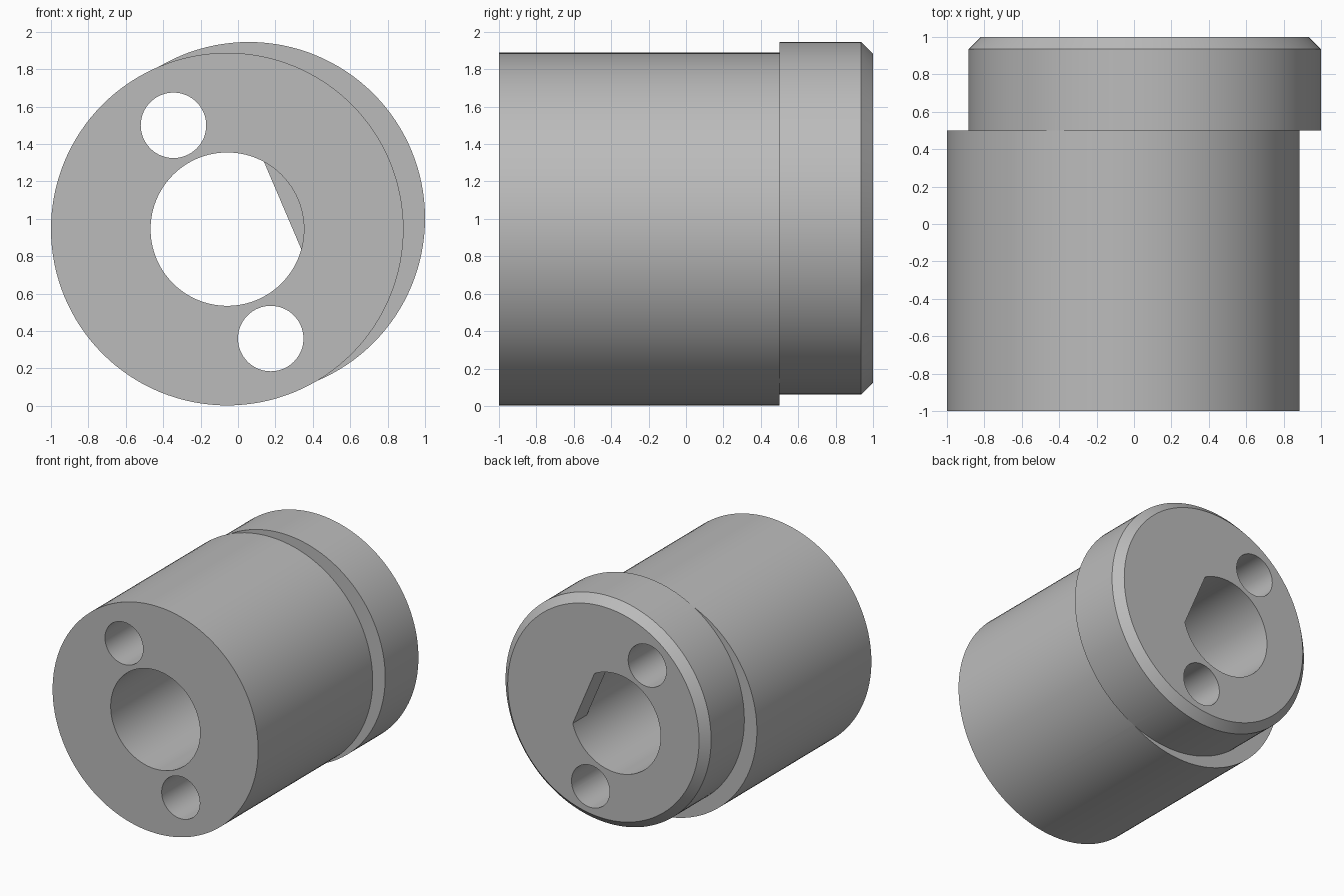
import bpy, bmesh
from math import cos, sin, tau, radians
from mathutils import Matrix, Vector

cube = bpy.data.objects.get("Cube")
if cube:
    bpy.data.objects.remove(cube, do_unlink=True)

RADIUS = 0.9425
BODY_X, BODY_Z = -0.0575, 0.945
COLLAR_X, COLLAR_Z = 0.0575, 1.003

grey = bpy.data.materials.new("plain grey")
grey.use_nodes = True
colour = (0.5, 0.5, 0.5, 1)
grey.diffuse_color = colour
grey.node_tree.nodes["Principled BSDF"].inputs["Base Color"].default_value = colour


def make_object(name, bm):
    bmesh.ops.recalc_face_normals(bm, faces=bm.faces)
    mesh = bpy.data.meshes.new(name)
    bm.to_mesh(mesh)
    bm.free()
    mesh.materials.append(grey)
    obj = bpy.data.objects.new(name, mesh)
    bpy.context.collection.objects.link(obj)
    return obj


def lathe(name, cx, cz, profile, sides=128):
    """Closed solid along y from (y, radius) pairs."""
    bm = bmesh.new()
    rings = [[bm.verts.new((cx + r * cos(tau * i / sides), y, cz + r * sin(tau * i / sides)))
              for i in range(sides)] for y, r in profile]
    for a, b in zip(rings, rings[1:]):
        for i in range(sides):
            j = (i + 1) % sides
            bm.faces.new((a[i], a[j], b[j], b[i]))
    bm.faces.new(rings[0])
    bm.faces.new(rings[-1])
    return make_object(name, bm)


def combine(target, other, operation):
    """Apply a boolean and remove the helper solid."""
    mod = target.modifiers.new(operation, 'BOOLEAN')
    mod.operation = operation
    mod.solver = 'EXACT'
    mod.object = other
    other.hide_render = True
    bpy.context.view_layer.objects.active = target
    bpy.ops.object.modifier_apply(modifier=mod.name)
    bpy.data.objects.remove(other, do_unlink=True)


# Main barrel with an offset, chamfered collar at the back
bushing = lathe("eccentric_bushing", BODY_X, BODY_Z, [(-1, RADIUS), (0.5, RADIUS)])
collar = lathe("collar", COLLAR_X, COLLAR_Z, [(0.5, RADIUS), (0.935, RADIUS), (1, 0.8775)])
combine(bushing, collar, 'UNION')

# Central bore, with a flat left standing near the back
bore = lathe("bore_cutter", BODY_X, BODY_Z, [(-1.2, 0.41), (1.2, 0.41)])
angle = radians(23.1)
outward = Vector((cos(angle), 0, sin(angle)))
centre = Vector((BODY_X, 1.315, BODY_Z)) + outward * (0.322 + 0.5)
bm = bmesh.new()
bmesh.ops.create_cube(bm, size=1, matrix=Matrix.Translation(centre)
                      @ Matrix.Rotation(-angle, 4, 'Y') @ Matrix.Diagonal((1, 1, 2, 1)))
combine(bore, make_object("bore_flat", bm), 'DIFFERENCE')
combine(bushing, bore, 'DIFFERENCE')

# Two through holes
for x, z in ((-0.345, 1.5), (0.175, 0.36)):
    hole = lathe("hole_cutter", x, z, [(-1.2, 0.175), (1.2, 0.175)], 64)
    combine(bushing, hole, 'DIFFERENCE')

# Smooth round walls, crisp rims
bpy.ops.object.select_all(action='DESELECT')
bushing.select_set(True)
bpy.context.view_layer.objects.active = bushing
bpy.ops.object.shade_smooth_by_angle(angle=radians(25))
